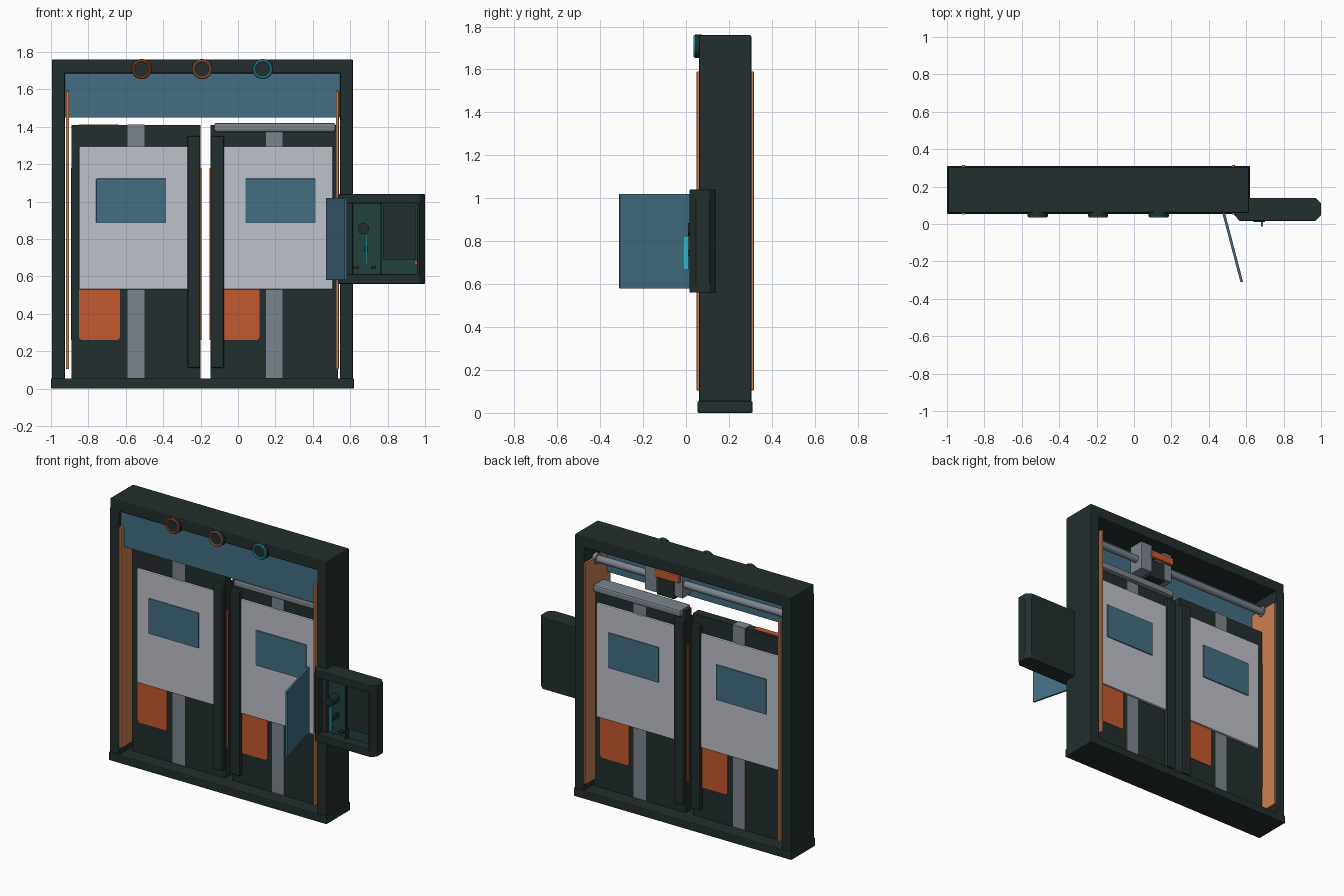
import bpy, math
from mathutils import Vector

if "Cube" in bpy.data.objects:
    bpy.data.objects.remove(bpy.data.objects["Cube"])


def material(name, r, g, b):
    lin = [(c / 255 / 12.92) if c < 11 else ((c / 255 + 0.055) / 1.055) ** 2.4 for c in (r, g, b)]
    m = bpy.data.materials.new(name)
    m.diffuse_color = (*lin, 1)
    m.use_nodes = True
    m.node_tree.nodes["Principled BSDF"].inputs["Base Color"].default_value = m.diffuse_color
    return m


DARK = material("dark_metal", 35, 46, 46)
PALE = material("pale_panel", 190, 193, 201)
STEEL = material("steel", 124, 132, 141)
GLASS = material("blue_glass", 66, 110, 130)
ORANGE = material("burnt_orange", 196, 88, 46)
COPPER = material("copper", 203, 128, 82)
CYAN = material("cyan", 45, 185, 205)
GREEN = material("deep_green", 33, 66, 59)


def prism(name, outline, lo, hi, axis, mat, bevel=0.0):
    """Extrude a 2D outline along y or z."""
    put = (lambda p, d: (p[0], d, p[1])) if axis == 'y' else (lambda p, d: (p[0], p[1], d))
    n = len(outline)
    verts = [put(p, lo) for p in outline] + [put(p, hi) for p in outline]
    faces = [list(range(n))[::-1], list(range(n, 2 * n))]
    faces += [[i, (i + 1) % n, n + (i + 1) % n, n + i] for i in range(n)]
    if axis == 'y':
        faces = [f[::-1] for f in faces]
    me = bpy.data.meshes.new(name)
    me.from_pydata(verts, [], faces)
    ob = bpy.data.objects.new(name, me)
    bpy.context.collection.objects.link(ob)
    me.materials.append(mat)
    if bevel:
        b = ob.modifiers.new("edge", 'BEVEL')
        b.width, b.segments, b.limit_method = bevel, 2, 'ANGLE'
    return ob


def box(name, x, y, z, mat, bevel=0.0):
    pts = [(x[0], y[0]), (x[1], y[0]), (x[1], y[1]), (x[0], y[1])]
    return prism(name, pts, z[0], z[1], 'z', mat, bevel)


def rod(name, a, b, r, mat, sides=24):
    a, b = Vector(a), Vector(b)
    bpy.ops.mesh.primitive_cylinder_add(vertices=sides, radius=r, depth=(b - a).length, location=(a + b) / 2)
    ob = bpy.context.object
    ob.rotation_euler = (b - a).to_track_quat('Z', 'Y').to_euler()
    ob.name = name
    ob.data.materials.append(mat)
    bpy.ops.object.shade_smooth_by_angle()
    return ob


def rounded(x0, x1, z0, z1, r, steps=4):
    pts = []
    for cx, cz, a0 in ((x1 - r, z1 - r, 0), (x0 + r, z1 - r, 90), (x0 + r, z0 + r, 180), (x1 - r, z0 + r, 270)):
        for i in range(steps + 1):
            a = math.radians(a0 + 90 * i / steps)
            pts.append((cx + r * math.cos(a), cz + r * math.sin(a)))
    return pts


# Portal frame
FY = (0.06, 0.305)
box("frame_sill", (-1, 0.62), (0.054, 0.31), (0, 0.055), DARK, 0.006)
box("frame_header", (-0.995, 0.615), FY, (1.685, 1.76), DARK, 0.008)
box("left_post", (-0.995, -0.925), FY, (0.05, 1.70), DARK, 0.006)
box("right_post", (0.545, 0.615), FY, (0.05, 1.70), DARK, 0.006)
box("header_glass", (-0.925, 0.545), (0.08, 0.092), (1.45, 1.69), GLASS)

# Copper jamb liners
box("left_jamb_liner", (-0.919, -0.904), (0.05, 0.316), (0.105, 1.59), COPPER, 0.002)
box("right_jamb_liner", (0.524, 0.539), (0.05, 0.316), (0.105, 1.59), COPPER, 0.002)

# Signal lamps on the header
for x, mat, label in ((-0.515, ORANGE, "orange"), (-0.192, COPPER, "copper"), (0.132, CYAN, "cyan")):
    rod(label + "_lamp_housing", (x, 0.041, 1.708), (x, 0.075, 1.708), 0.054, DARK, 32)
    bpy.ops.mesh.primitive_torus_add(major_segments=40, minor_segments=10, major_radius=0.045, minor_radius=0.007,
                                     location=(x, 0.041, 1.708), rotation=(math.pi / 2, 0, 0))
    ring = bpy.context.object
    ring.name = label + "_lamp_ring"
    ring.data.materials.append(mat)
    bpy.ops.object.shade_smooth_by_angle()

# Sliding leaves
D0, D1 = 0.152, 0.212


def leaf(side, x0, x1, panel, stile, window, patch):
    box(side + "_leaf", (x0, x1), (D0, D1), (0.05, 1.41), DARK)
    mid = (x0 + x1) / 2
    # centre stripe wrapping both faces and the top
    box(side + "_leaf_stripe", (mid - 0.045, mid + 0.045), (D0 - 0.003, D1 + 0.003), (0.056, 1.413), STEEL)
    box(side + "_leaf_top_patch", (x0 + 0.04, x0 + 0.25), (D0, D0 + 0.04), (1.409, 1.413), ORANGE)
    # orange patches, placed by half-turn symmetry front and back
    a, b = patch
    ra, rb = x0 + x1 - b, x0 + x1 - a
    prism(side + "_front_patch", rounded(a, b, 0.26, 1.18, 0.02), D0 - 0.004, D0, 'y', ORANGE)
    prism(side + "_back_patch", rounded(ra, rb, 0.26, 1.18, 0.02), D1, D1 + 0.004, 'y', ORANGE)
    box(side + "_left_edge_patch", (x0 - 0.004, x0), (D1 - 0.022, D1 - 0.004), (0.26, 1.18), ORANGE)
    box(side + "_right_edge_patch", (x1, x1 + 0.004), (D0 + 0.004, D0 + 0.022), (0.26, 1.18), ORANGE)
    # pale panel with window on both faces, and meeting stile
    box(side + "_pale_panel", panel, (0.136, 0.228), (0.53, 1.295), PALE, 0.006)
    box(side + "_window", window, (0.129, 0.235), (0.885, 1.122), GLASS, 0.003)
    box(side + "_meeting_stile", stile, (0.122, 0.242), (0.11, 1.35), DARK, 0.008)


leaf("left", -0.89, -0.20, (-0.85, -0.26), (-0.27, -0.202), (-0.758, -0.385), (-0.85, -0.63))
leaf("right", -0.148, 0.535, (-0.08, 0.508), (-0.146, -0.075), (0.04, 0.415), (-0.10, 0.115))

# Top beam of the right leaf
box("leaf_top_beam", (-0.128, 0.522), (0.13, 0.245), (1.372, 1.42), STEEL, 0.012)

# Overhead rail and drive carriage
rod("overhead_rail", (-0.925, 0.19, 1.575), (0.545, 0.19, 1.575), 0.024, STEEL)
for x in (-0.91, 0.53):
    rod("rail_flange", (x - 0.012, 0.19, 1.575), (x + 0.012, 0.19, 1.575), 0.036, STEEL)
box("carriage_block", (0.05, 0.14), (0.13, 0.24), (1.49, 1.69), STEEL, 0.006)
box("carriage_end", (-0.13, -0.06), (0.13, 0.22), (1.49, 1.69), STEEL, 0.006)
box("carriage_motor", (-0.07, 0.06), (0.13, 0.225), (1.47, 1.60), DARK, 0.006)
box("carriage_stripe", (-0.12, 0.06), (0.225, 0.25), (1.60, 1.65), ORANGE, 0.005)

# Control cabinet: chamfered shell built as back, top, bottom and cheeks
shell = [(0.535, 0.05), (0.565, 0.016), (0.97, 0.016), (1.0, 0.046), (1.0, 0.11), (0.97, 0.14), (0.565, 0.14), (0.535, 0.11)]
prism("cabinet_top", shell, 0.99, 1.04, 'z', DARK, 0.004)
prism("cabinet_bottom", shell, 0.56, 0.612, 'z', DARK, 0.004)
prism("cabinet_left_cheek", [(0.535, 0.05), (0.565, 0.016), (0.582, 0.016), (0.582, 0.14), (0.565, 0.14), (0.535, 0.11)],
      0.60, 1.0, 'z', DARK)
prism("cabinet_right_cheek", [(0.958, 0.016), (0.97, 0.016), (1.0, 0.046), (1.0, 0.11), (0.97, 0.14), (0.958, 0.14)],
      0.60, 1.0, 'z', DARK)
box("cabinet_back", (0.57, 0.97), (0.09, 0.14), (0.60, 1.0), DARK)
box("cabinet_lining", (0.582, 0.958), (0.08, 0.092), (0.61, 0.992), GREEN)
box("cabinet_module", (0.775, 0.95), (0.045, 0.085), (0.69, 0.98), DARK, 0.004)
box("cabinet_divider", (0.762, 0.768), (0.05, 0.085), (0.612, 0.99), DARK)
box("cabinet_fuse", (0.945, 0.957), (0.05, 0.08), (0.66, 0.685), ORANGE)

# Lever and its mounts
rod("lever_hub", (0.67, 0.01, 0.855), (0.67, 0.085, 0.855), 0.03, DARK)
box("lever", (0.68, 0.691), (-0.014, 0.012), (0.665, 0.825), CYAN, 0.002)
box("lever_bracket", (0.677, 0.694), (0.01, 0.082), (0.73, 0.76), DARK)
for x in (0.632, 0.725):
    box("lever_stop", (x - 0.014, x + 0.014), (0.05, 0.082), (0.64, 0.655), DARK)

# Open glass cabinet door, swung forward
hinge, tip, t = Vector((0.478, 0.065)), Vector((0.576, -0.31)), 0.007
n = Vector((-(tip - hinge).y, (tip - hinge).x)).normalized() * t
door = [hinge - n, tip - n, tip + n, hinge + n]
prism("cabinet_glass_door", [tuple(p) for p in door][::-1], 0.58, 1.02, 'z', GLASS, 0.002)

# Make every face point outward
import bmesh
for ob in bpy.data.objects:
    bm = bmesh.new()
    bm.from_mesh(ob.data)
    bmesh.ops.recalc_face_normals(bm, faces=bm.faces)
    bm.to_mesh(ob.data)
    bm.free()
